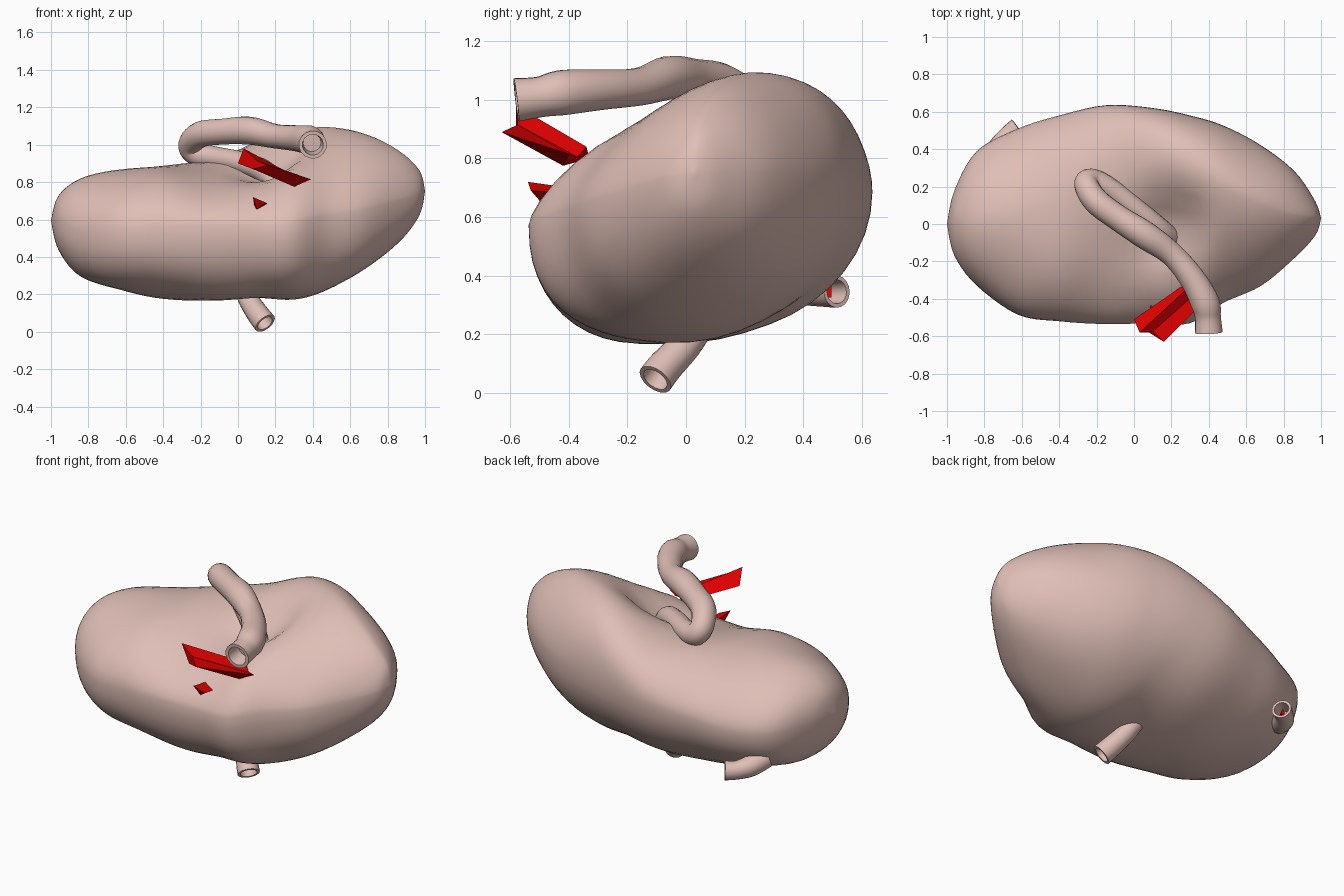
import bpy, bmesh, math
from mathutils import Vector

if "Cube" in bpy.data.objects:
    bpy.data.objects.remove(bpy.data.objects["Cube"])


def material(name, colour):
    m = bpy.data.materials.new(name)
    m.diffuse_color = (*colour, 1)
    m.use_nodes = True
    m.node_tree.nodes["Principled BSDF"].inputs["Base Color"].default_value = m.diffuse_color
    return m


pink = material("pink", (0.74, 0.52, 0.47))
red = material("red", (0.75, 0.0, 0.0))


def spline(pts, n):
    """Catmull-Rom resampling of tuples of any length."""
    out, last = [], len(pts) - 1
    for s in range(last * n + 1):
        i = min(s // n, last - 1)
        t = s / n - i
        q = [pts[max(0, min(last, k))] for k in (i - 1, i, i + 1, i + 2)]
        out.append([0.5 * (2 * b + (c - a) * t + (2 * a - 5 * b + 4 * c - d) * t * t
                           + (3 * b - a - 3 * c + d) * t ** 3) for a, b, c, d in zip(*q)])
    return out


def make_object(name, bm, mat, smooth=True):
    bmesh.ops.recalc_face_normals(bm, faces=bm.faces)
    me = bpy.data.meshes.new(name)
    bm.to_mesh(me)
    bm.free()
    ob = bpy.data.objects.new(name, me)
    bpy.context.collection.objects.link(ob)
    for p in me.polygons:
        p.use_smooth = smooth
    me.materials.append(mat)
    return ob


def skin(bm, rings):
    """Join successive closed rings of points with quads."""
    loops = [[bm.verts.new(p) for p in r] for r in rings]
    for a, b in zip(loops, loops[1:]):
        n = len(a)
        for i in range(n):
            bm.faces.new((a[i], a[(i + 1) % n], b[(i + 1) % n], b[i]))
    return loops


def tube(name, path, sides=16, mouth=0.75, depth=0.09):
    """Sweep (x, y, z, radius) points; the last end is a hollow mouth."""
    pts = spline(path, 5)
    cs = [Vector(p[:3]) for p in pts]
    up, rings = Vector((0.1, 0.2, 1)), []
    for i, c in enumerate(cs):
        d = (cs[min(i + 1, len(cs) - 1)] - cs[max(i - 1, 0)]).normalized()
        up = (up - d * up.dot(d)).normalized()
        side = d.cross(up)

        def ring(centre, r):
            return [centre + (up * math.cos(a) + side * math.sin(a)) * r
                    for a in (2 * math.pi * k / sides for k in range(sides))]
        rings.append(ring(c, pts[i][3]))
    r = pts[-1][3]
    rings += [ring(cs[-1], r * mouth), ring(cs[-1] - d * depth, r * mouth * 0.85)]
    bm = bmesh.new()
    loops = skin(bm, rings)
    bm.faces.new(loops[0])
    bm.faces.new(loops[-1])
    ob = make_object(name, bm, pink)
    bpy.ops.object.select_all(action='DESELECT')
    ob.select_set(True)
    bpy.context.view_layer.objects.active = ob
    bpy.ops.object.shade_smooth_by_angle(angle=math.radians(50))


# Body sections: x, y min, y max, z min, z max, peak y, lowest y, front z, back z
sections = [
    (-1.00, 0.00, 0.00, 0.60, 0.60, 0.00, 0.00, 0.60, 0.60),
    (-0.96, -0.17, 0.18, 0.44, 0.73, 0.02, 0.00, 0.58, 0.60),
    (-0.84, -0.33, 0.39, 0.29, 0.815, 0.02, 0.00, 0.55, 0.58),
    (-0.62, -0.485, 0.51, 0.22, 0.865, 0.04, -0.04, 0.55, 0.59),
    (-0.40, -0.52, 0.58, 0.18, 0.895, 0.10, -0.06, 0.56, 0.63),
    (-0.15, -0.535, 0.635, 0.165, 0.92, 0.32, -0.08, 0.57, 0.68),
    (0.10, -0.53, 0.62, 0.18, 1.02, 0.34, -0.10, 0.57, 0.70),
    (0.30, -0.53, 0.58, 0.175, 1.08, 0.28, -0.08, 0.58, 0.71),
    (0.48, -0.42, 0.525, 0.225, 1.095, 0.22, -0.04, 0.62, 0.72),
    (0.68, -0.33, 0.42, 0.33, 1.05, 0.13, 0.00, 0.66, 0.74),
    (0.86, -0.18, 0.28, 0.48, 0.97, 0.06, 0.02, 0.70, 0.75),
    (0.97, -0.06, 0.12, 0.63, 0.87, 0.04, 0.03, 0.74, 0.76),
    (1.00, 0.03, 0.03, 0.76, 0.76, 0.03, 0.03, 0.76, 0.76),
]


def section_ring(s, n=48):
    x, y0, y1, z0, z1, yt, yb, zf, zb = s
    blend = max(0, min(1, (x + 0.4) / 0.6))
    # roundness of the quarters: upper back, upper front, lower back, lower front
    upper_back = 1.8 + 0.6 * math.exp(-((x - 0.08) / 0.3) ** 2)
    upper_front = 1.9 - 0.42 * blend
    ring = []
    for k in range(n):
        a = 2 * math.pi * k / n
        c, q = math.cos(a), math.sin(a)
        ym, zm = (yt if q > 0 else yb), (zb if c > 0 else zf)
        if q > 0:
            e = 2 / (upper_back if c > 0 else upper_front)
        else:
            e = 2 / (2.05 if c > 0 else 2.35)
        y = ym + ((y1 - ym) if c > 0 else (ym - y0)) * math.copysign(abs(c) ** e, c)
        z = zm + ((z1 - zm) if q > 0 else (zm - z0)) * math.copysign(abs(q) ** e, q)
        # hollow where the coiled tube leaves the body, plus gentle lumps
        if q > 0:
            z -= 0.13 * math.exp(-((x - 0.14) / 0.19) ** 2 - ((y + 0.04) / 0.2) ** 2)
            z -= 0.04 * math.exp(-((x - 0.28) / 0.1) ** 2 - ((y - 0.03) / 0.1) ** 2)
        z += 0.008 * math.sin(9 * x + 2) * math.sin(8 * y + 1)
        ring.append((x, y, z))
    return ring


bm = bmesh.new()
skin(bm, [section_ring(s) for s in spline(sections, 5)])
bmesh.ops.remove_doubles(bm, verts=bm.verts, dist=0.001)
make_object("organ_body", bm, pink)

# Looping tube on top: out of the saddle, round the bend, forward to the open end
tube("looping_tube", [
    (0.24, -0.10, 0.74, 0.05), (0.15, -0.04, 0.85, 0.06), (0.03, 0.06, 0.90, 0.06),
    (-0.12, 0.18, 0.93, 0.06), (-0.22, 0.23, 0.95, 0.065), (-0.255, 0.21, 1.00, 0.065),
    (-0.20, 0.12, 1.055, 0.07), (-0.08, 0.03, 1.07, 0.07), (0.06, -0.06, 1.075, 0.075),
    (0.20, -0.16, 1.045, 0.065), (0.31, -0.29, 1.035, 0.07), (0.38, -0.42, 1.025, 0.078),
    (0.395, -0.50, 1.01, 0.07), (0.40, -0.58, 1.00, 0.075)])

# Short open vessels underneath and at the back
tube("lower_vessel", [(0.02, 0.06, 0.25, 0.05), (0.06, 0.00, 0.165, 0.055),
                      (0.11, -0.07, 0.09, 0.06), (0.145, -0.105, 0.045, 0.062)])
tube("back_vessel", [(-0.76, 0.33, 0.39, 0.06), (-0.72, 0.41, 0.36, 0.06),
                     (-0.67, 0.475, 0.345, 0.052), (-0.62, 0.515, 0.345, 0.055)])

# Folded red vessel leaning out of the front, flat faced with a creased top
bm = bmesh.new()
ends = skin(bm, [
    [(0.00, -0.51, 0.90), (0.03, -0.58, 0.98), (0.10, -0.575, 0.915),
     (0.16, -0.63, 0.89), (0.08, -0.58, 0.87)],
    [(0.26, -0.33, 0.80), (0.29, -0.34, 0.84), (0.33, -0.37, 0.805),
     (0.39, -0.40, 0.815), (0.30, -0.42, 0.775)]])
for e in ends:
    bm.faces.new(e)
make_object("red_vessel", bm, red, False)

# Small red tip poking through the front
bm = bmesh.new()
tip = skin(bm, [[(0.08, -0.54, 0.72), (0.10, -0.50, 0.655), (0.15, -0.53, 0.69)],
                [(0.09, -0.40, 0.70), (0.09, -0.40, 0.65), (0.16, -0.40, 0.68)]])
bm.faces.new(tip[0])
make_object("red_tip", bm, red, False)

# Red core inside the back vessel
bm = bmesh.new()
core = skin(bm, [[(x + dx, y, 0.345 + dz) for dx, dz in ((-.02, -.02), (.02, -.02), (0, .02))]
                 for x, y in ((-0.69, 0.45), (-0.645, 0.497))])
bm.faces.new(core[1])
make_object("red_core", bm, red, False)
